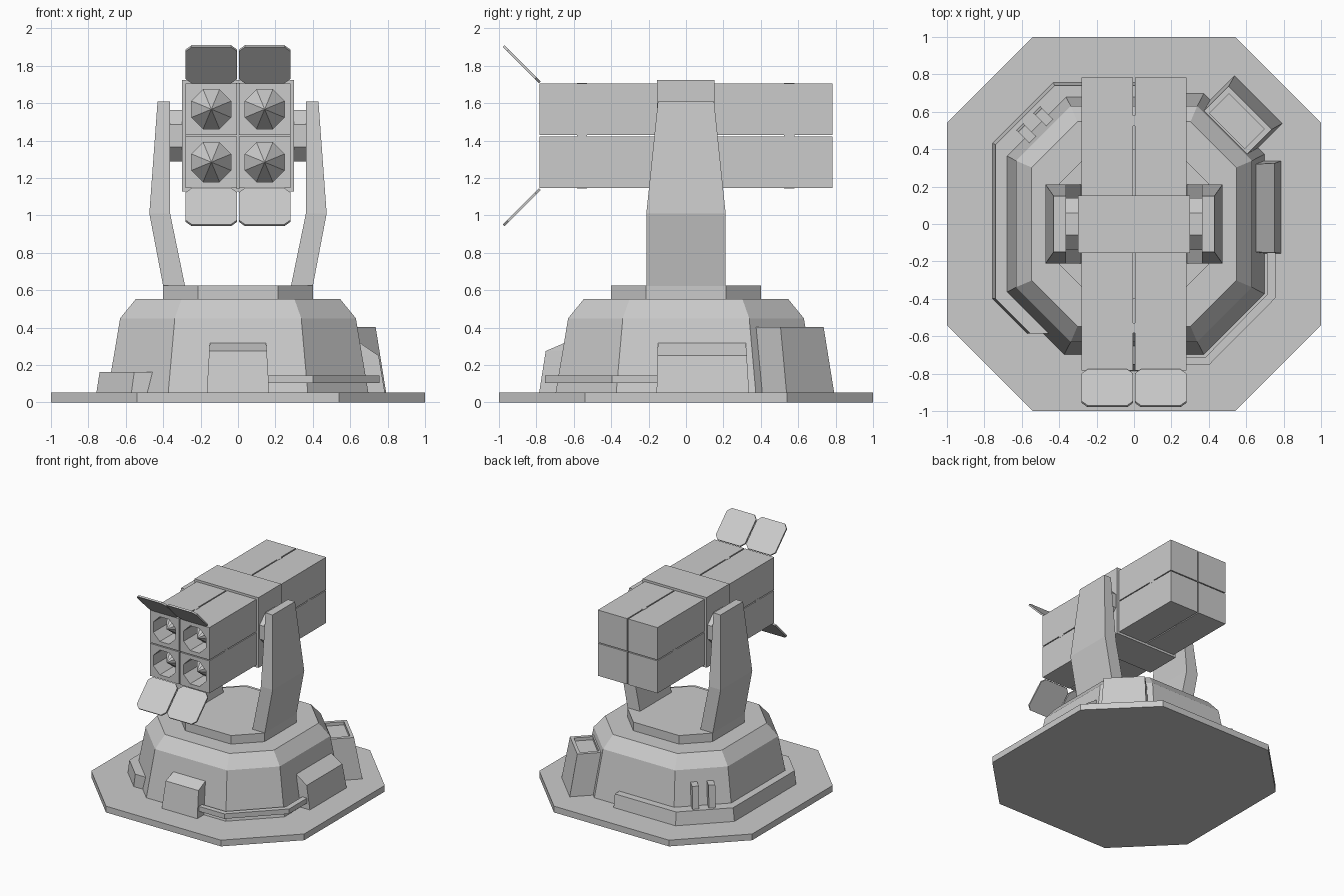
import bpy, bmesh, math
from mathutils import Vector

if "Cube" in bpy.data.objects:
    bpy.data.objects.remove(bpy.data.objects["Cube"])


def finish(name, bm):
    bmesh.ops.recalc_face_normals(bm, faces=bm.faces[:])
    me = bpy.data.meshes.new(name)
    bm.to_mesh(me)
    bm.free()
    ob = bpy.data.objects.new(name, me)
    bpy.context.collection.objects.link(ob)
    return ob


def bridge(bm, a, b):
    n = len(a)
    for i in range(n):
        bm.faces.new((a[i], a[(i + 1) % n], b[(i + 1) % n], b[i]))


def loft(name, rings):
    """Closed solid through a stack of rings with equal point counts."""
    bm = bmesh.new()
    vs = [[bm.verts.new(p) for p in r] for r in rings]
    for a, b in zip(vs, vs[1:]):
        bridge(bm, a, b)
    bm.faces.new(vs[0])
    bm.faces.new(vs[-1])
    return finish(name, bm)


def octagon(a, b, z):
    return [(x, y, z) for x, y in ((a, -b), (a, b), (b, a), (-b, a),
                                   (-a, b), (-a, -b), (-b, -a), (b, -a))]


def rect(x0, x1, y0, y1, z):
    return [(x0, y0, z), (x1, y0, z), (x1, y1, z), (x0, y1, z)]


def box(name, x0, x1, y0, y1, z0, z1):
    return loft(name, [rect(x0, x1, y0, y1, z0), rect(x0, x1, y0, y1, z1)])


def radial(name, angle, rings):
    """Solid of (inner, outer, side0, side1, z) rings, facing outward at an angle."""
    n = Vector((math.cos(angle), math.sin(angle), 0))
    t = Vector((-n.y, n.x, 0))
    return loft(name, [[n * d + t * s + Vector((0, 0, z))
                        for d, s in ((d0, s0), (d1, s0), (d1, s1), (d0, s1))]
                       for d0, d1, s0, s1, z in rings])


# Base plate, tapered body and turntable
loft("base_plate", [octagon(1, .54, 0), octagon(1, .54, .053)])
loft("base_body", [octagon(.697, .373, .053), octagon(.63, .338, .45), octagon(.547, .302, .552)])
loft("turntable", [octagon(.4, .215, .552), octagon(.4, .215, .625)])

# Sloped housings on the front and right of the body
radial("front_housing", -math.pi / 2, [(.6, .785, -.167, .167, .053), (.6, .75, -.154, .154, .275),
                                       (.6, .65, -.15, .15, .318)])
radial("right_housing", 0, [(.6, .785, -.157, .337, .053), (.6, .752, -.153, .325, .25),
                            (.6, .65, -.15, .32, .32)])

# Tapered cabinet with recessed lid on the back right
radial("cabinet", math.pi / 4, [(.67, .94, -.18, .18, .053), (.67, .878, -.163, .163, .402),
                                (.705, .852, -.133, .133, .402), (.705, .852, -.133, .133, .375)])

# Low skirt wrapping the left and back
inner = [(-.42, -.585), (-.63, -.36), (-.63, .36), (-.36, .63), (.15, .63)]
low = [(.15, .757), (-.432, .757), (-.757, .432), (-.757, -.398), (-.57, -.585)] + inner
high = [(.15, .74), (-.425, .74), (-.74, .425), (-.74, -.4), (-.555, -.585)] + inner
loft("side_skirt", [[(x, y, .053) for x, y in low], [(x, y, .162) for x, y in high]])

# Two ribs standing on the skirt at the back left
for i, s in enumerate((-.064, .064)):
    radial(f"rib_{i}", math.pi * .75, [(.67, .8, s - .026, s + .026, .15),
                                       (.67, .785, s - .026, s + .026, .35)])

# Rail joining the two housings
path = [(.14, -.755), (.40, -.755), (.757, -.395), (.757, -.14),
        (.712, -.14), (.712, -.377), (.382, -.712), (.14, -.712)]
loft("corner_rail", [[(x, y, z) for x, y in path] for z in (.103, .145)])

# Support arms and octagonal pivots
CZ = 1.426
for side, s in (("left", -1), ("right", 1)):
    loft(side + "_arm", [rect(s * a, s * b, -d, d, z) for a, b, d, z in
                         ((.283, .4, .212, .622), (.363, .474, .212, 1.01), (.363, .43, .15, 1.61))])
    loft(side + "_pivot", [[(s * x, y, CZ + z) for y, z, _ in octagon(.138, .06, 0)]
                           for x in (.295, .37)])


def launch_tube(name, cx, cz):
    """Square tube with an octagonal mouth and a pointed nose inside."""
    bm = bmesh.new()
    h, front, back = .1375, -.783, .783

    def sq(y):
        return [bm.verts.new((cx + a * h, y, cz + b * h))
                for a, b in ((-1, -1), (1, -1), (1, 1), (-1, 1))]

    def ring(y, r):
        return [bm.verts.new((cx + a * r, y, cz + b * r)) for a, b, _ in octagon(1, .414, 0)]
    f, b, mouth, deep = sq(front), sq(back), ring(front, .105), ring(-.6, .105)
    bridge(bm, f, b)
    bm.faces.new(b)
    bridge(bm, mouth, deep)
    tip = bm.verts.new((cx, -.755, cz))
    for i in range(8):
        bm.faces.new((deep[i], deep[(i + 1) % 8], tip))
    edges = [bm.edges.get((l[i], l[(i + 1) % len(l)])) for l in (f, mouth) for i in range(len(l))]
    bmesh.ops.triangle_fill(bm, edges=edges, use_beauty=True)
    finish(name, bm)


# Four tubes with open, clipped-corner covers
for row, v in (("lower", -1), ("upper", 1)):
    for side, s in (("left", -1), ("right", 1)):
        cx = s * .1425
        launch_tube(f"{row}_{side}_tube", cx, CZ + v * .1415)
        hinge = Vector((cx, -.781, CZ + v * .285))
        along = Vector((0, -1, v)).normalized()
        thick = Vector((0, 1, v)).normalized() * .014
        w, c, length = .1375, .032, .274
        outline = [(-w, c), (-w + c, 0), (w - c, 0), (w, c),
                   (w, length - c), (w - c, length), (-w + c, length), (-w, length - c)]
        loft(f"{row}_{side}_cover", [[hinge + Vector((x, 0, 0)) + along * u + thick * k
                                      for x, u in outline] for k in (-.5, .5)])

# Centre clamp and spacers filling the gaps between tubes
box("centre_clamp", -.3, .3, -.155, .152, CZ - .298, CZ + .298)
for name, y in (("front_spacer", -.556), ("back_spacer", .552)):
    for part, w, h in (("flat", .281, .01), ("upright", .01, .281)):
        box(f"{name}_{part}", -w, w, y - .028, y + .028, CZ - h, CZ + h)
